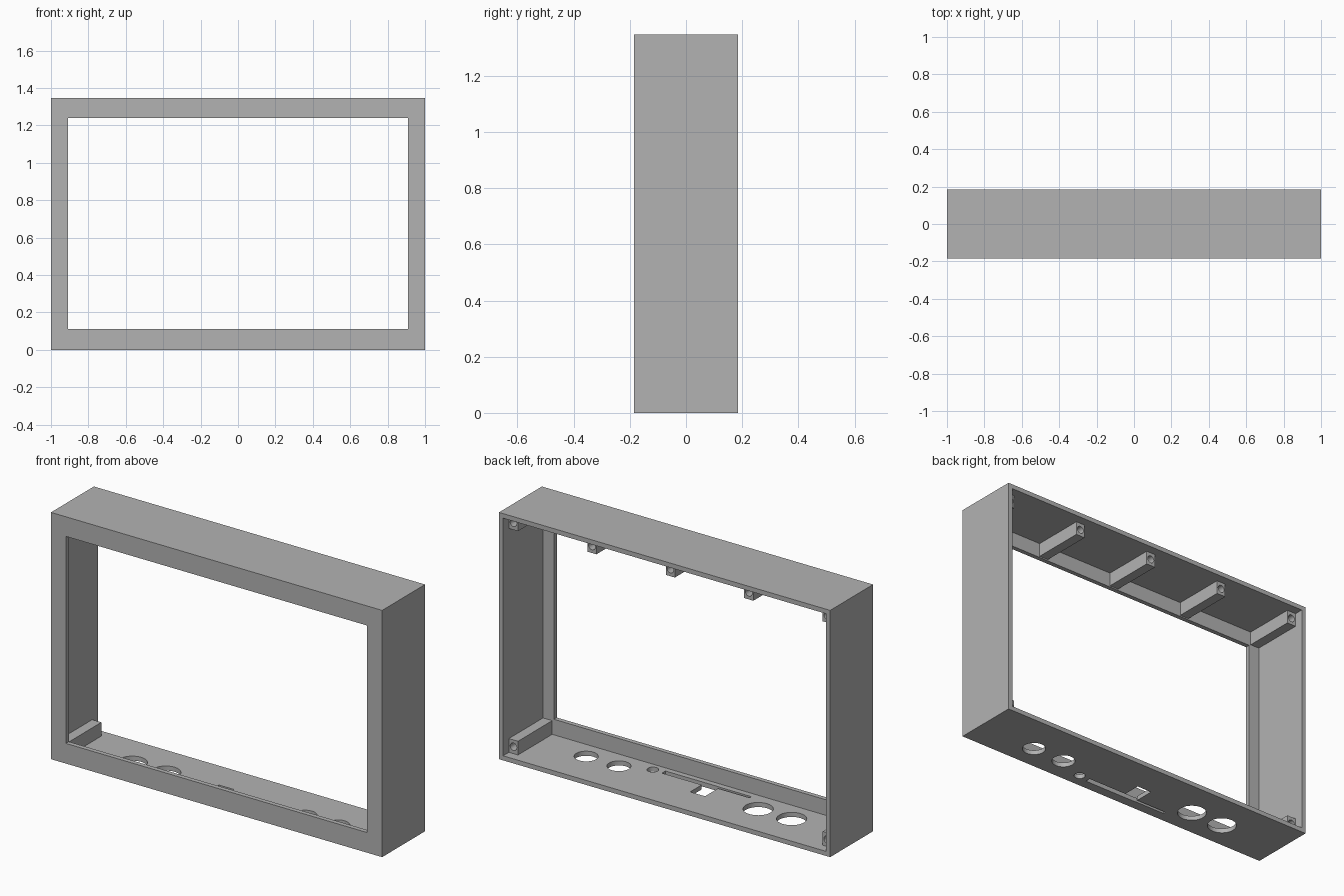
import bpy
from math import pi

cube = bpy.data.objects.get("Cube")
if cube:
    bpy.data.objects.remove(cube, do_unlink=True)

grey = bpy.data.materials.new("plain grey")
grey.use_nodes = True
GREY = (0.45, 0.45, 0.45, 1)
grey.diffuse_color = GREY
grey.node_tree.nodes["Principled BSDF"].inputs["Base Color"].default_value = GREY

W, D, H = 1.0, 0.185, 1.347     # half width, half depth, height
T = 0.025                       # wall thickness


def box(name, x0, x1, y0, y1, z0, z1):
    bpy.ops.mesh.primitive_cube_add(size=1, location=((x0 + x1) / 2, (y0 + y1) / 2, (z0 + z1) / 2))
    ob = bpy.context.object
    ob.name = name
    ob.scale = (x1 - x0, y1 - y0, z1 - z0)
    bpy.ops.object.transform_apply(location=False, rotation=False, scale=True)
    ob.data.materials.append(grey)
    return ob


def cylinder(name, radius, depth, location, rotation=(0, 0, 0)):
    bpy.ops.mesh.primitive_cylinder_add(vertices=40, radius=radius, depth=depth,
                                        location=location, rotation=rotation)
    ob = bpy.context.object
    ob.name = name
    ob.data.materials.append(grey)
    return ob


def cut(target, cutter):
    mod = target.modifiers.new("cut", 'BOOLEAN')
    mod.operation = 'DIFFERENCE'
    mod.solver = 'EXACT'
    mod.object = cutter
    bpy.context.view_layer.objects.active = target
    bpy.ops.object.modifier_apply(modifier=mod.name)
    bpy.data.objects.remove(cutter, do_unlink=True)


def smooth(ob):
    bpy.ops.object.select_all(action='DESELECT')
    ob.select_set(True)
    bpy.context.view_layer.objects.active = ob
    bpy.ops.object.shade_smooth_by_angle()


# Open-backed case with a screen opening in the front panel
case = box("case", -W, W, -D, D, 0, H)
cut(case, box("cavity", -W + T, W - T, -D + T, D + 1, T, H - T))
cut(case, box("screen_opening", -0.91, 0.91, -D - 1, 0, 0.11, 1.24))

# Round ports through the floor
for x, y, r in [(0.635, -0.046, 0.06), (0.437, -0.046, 0.06), (0.276, -0.108, 0.029),
                (-0.415, -0.03, 0.075), (-0.617, -0.03, 0.075)]:
    cut(case, cylinder("port", r, 0.2, (x, y, 0)))

# Stepped slot and its connector notch
for x0, x1, y0, y1 in [(-0.06, 0.215, -0.13, -0.1), (-0.305, -0.05, -0.128, -0.112),
                       (-0.115, -0.025, -0.13, 0.0)]:
    cut(case, box("slot", x0, x1, y0, y1, -0.1, 0.1))
smooth(case)

# Screw posts: five along the top, one in each lower corner
PW, PH = 0.055, 0.075
POST_BACK = D - 0.05
EDGE = W - T - PW / 2


def post(name, x, z0):
    ob = box(name, x - PW / 2, x + PW / 2, -D + T, POST_BACK, z0, z0 + PH)
    cut(ob, cylinder("screw_hole", 0.02, 0.16, (x, POST_BACK, z0 + PH / 2), (pi / 2, 0, 0)))
    smooth(ob)


for i in range(5):
    post(f"top_post_{i + 1}", EDGE * (i - 2) / 2, H - T - PH)
for side, name in ((1, "lower_left_post"), (-1, "lower_right_post")):
    post(name, side * EDGE, T)
